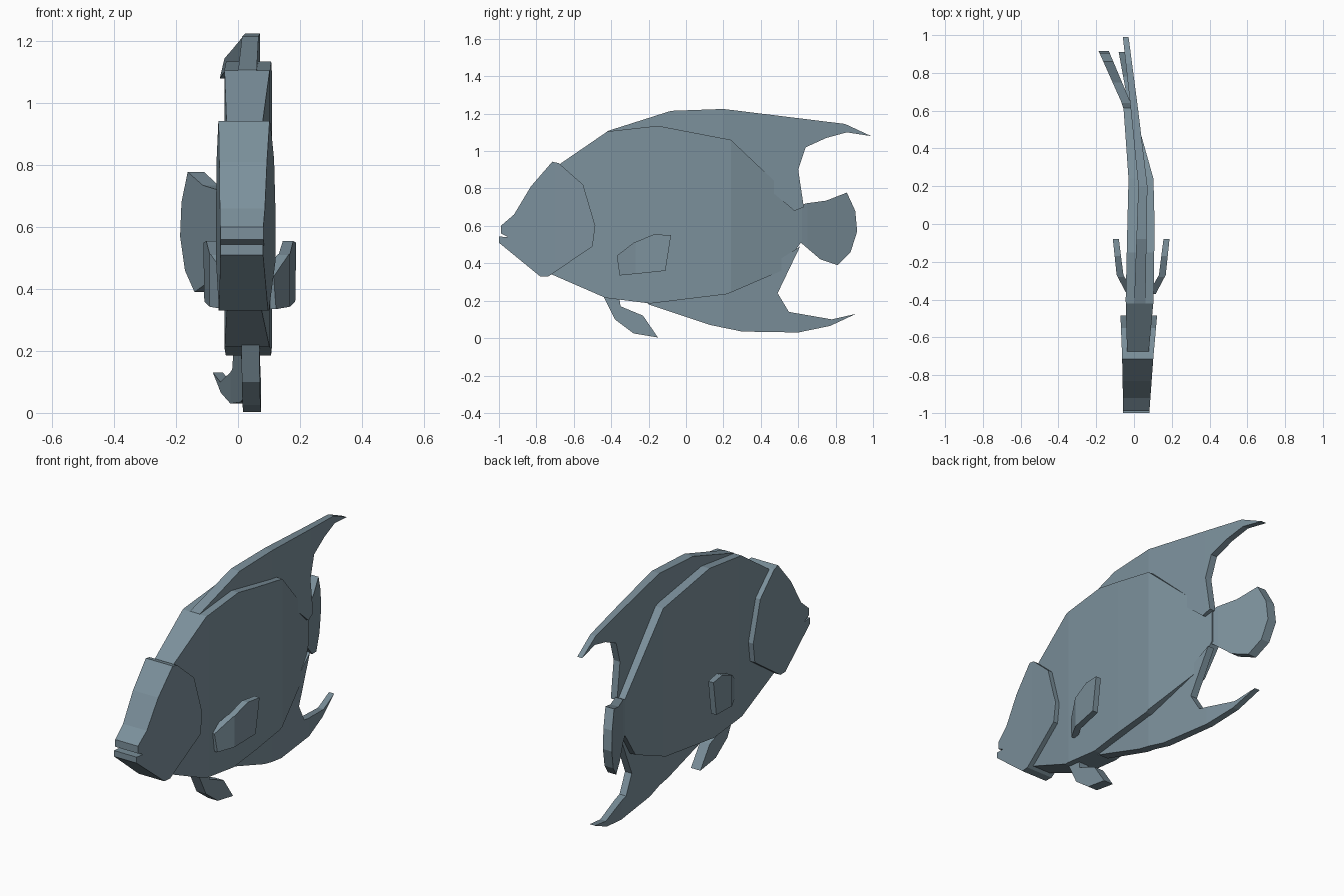
import bpy
import bmesh

if "Cube" in bpy.data.objects:
    bpy.data.objects.remove(bpy.data.objects["Cube"], do_unlink=True)

# Single flat colour
slate = bpy.data.materials.new("slate blue grey")
slate.use_nodes = True
colour = (0.2, 0.28, 0.33, 1)
slate.diffuse_color = colour
slate.node_tree.nodes["Principled BSDF"].inputs["Base Color"].default_value = colour


def lerp(keys, y):
    """Value at y along a list of (y, value) keys."""
    if y <= keys[0][0]:
        return keys[0][1]
    for (y0, v0), (y1, v1) in zip(keys, keys[1:]):
        if y <= y1:
            return v0 + (v1 - v0) * (y - y0) / (y1 - y0)
    return keys[-1][1]


def slab(name, outline, centre, half, rim=1.0, inset=0.0, mirror_x=None):
    """Side profile thickened along x, following a bent centre line."""
    bm = bmesh.new()
    bm.faces.new([bm.verts.new((0, y, z)) for y, z in outline])
    if inset:
        bmesh.ops.inset_region(bm, faces=bm.faces[:], thickness=inset,
                               use_boundary=True, use_even_offset=True)
    # Cut the sheet at every bend so its faces stay flat
    for y in sorted({k[0] for k in centre + half}):
        bmesh.ops.bisect_plane(bm, geom=bm.verts[:] + bm.edges[:] + bm.faces[:],
                               plane_co=(0, y, 0), plane_no=(0, 1, 0), dist=0.0005)
    bm.verts.index_update()
    count = len(bm.verts)
    verts = []
    for side in (1, -1):
        for v in bm.verts:
            t = lerp(half, v.co.y) * (rim if v.is_boundary else 1)
            x = lerp(centre, v.co.y) + side * t
            verts.append((x if mirror_x is None else 2 * mirror_x - x, v.co.y, v.co.z))
    faces = []
    for f in bm.faces:
        ids = [v.index for v in f.verts]
        faces += [ids, [i + count for i in reversed(ids)]]
    for e in bm.edges:
        if e.is_boundary:
            a, b = (v.index for v in e.verts)
            faces.append([a, b, b + count, a + count])
    bm.free()

    mesh = bpy.data.meshes.new(name)
    mesh.from_pydata(verts, [], faces)
    bm = bmesh.new()
    bm.from_mesh(mesh)
    bmesh.ops.recalc_face_normals(bm, faces=bm.faces[:])
    bm.to_mesh(mesh)
    bm.free()
    mesh.materials.append(slate)
    obj = bpy.data.objects.new(name, mesh)
    bpy.context.collection.objects.link(obj)
    return obj


# Body, gently curved towards the tail
slab("body",
     [(-.74, .35), (-.43, .215), (-.19, .185), (.22, .235), (.51, .36), (.62, .52),
      (.62, .7), (.24, 1.06), (-.15, 1.135), (-.42, 1.105), (-.69, .92)],
     [(-.7, .02), (-.4, .03), (0, .037), (.24, .037), (.62, -.03)],
     [(-.7, .056), (-.4, .074), (0, .072), (.24, .066), (.62, .026)],
     rim=.8, inset=.013)

# Head plate with a notched mouth, standing proud of the body
slab("head",
     [(-1, .51), (-.78, .33), (-.735, .33), (-.5, .49), (-.485, .6), (-.55, .82),
      (-.68, .935), (-.715, .943), (-.83, .81), (-.92, .66), (-.99, .6),
      (-.99, .56), (-.95, .54), (-1, .543)],
     [(-1, .012), (-.7, .02), (-.5, .025)],
     [(-1, .069), (-.7, .083), (-.5, .096)],
     rim=.86, inset=.012)

# Unpaired fins
slab("dorsal_fin",
     [(-.44, 1.07), (-.42, 1.107), (-.08, 1.215), (.2, 1.225), (.85, 1.145),
      (.99, 1.08), (.86, 1.1), (.75, 1.07), (.64, 1.02), (.6, .9), (.63, .7),
      (.58, .68), (.2, 1.0), (-.15, 1.08)],
     [(-.44, .03), (.2, .047), (.6, .003), (1, -.045)],
     [(-.44, .03), (.2, .024), (1, .015)])
slab("anal_fin",
     [(-.22, .2), (-.2, .18), (.13, .07), (.3, .035), (.6, .03), (.77, .065),
      (.91, .13), (.78, .1), (.55, .14), (.49, .24), (.61, .49), (.5, .42), (.2, .28)],
     [(-.2, .04), (.2, .045), (.6, -.005), (.91, -.065)],
     [(-.2, .03), (.2, .024), (.91, .016)])
slab("tail_fin",
     [(.58, .69), (.64, .72), (.75, .735), (.86, .778), (.905, .68), (.915, .57),
      (.88, .46), (.81, .39), (.72, .42), (.62, .505), (.58, .53)],
     [(.58, -.02), (.65, -.045), (.915, -.16)],
     [(.58, .025), (.65, .024), (.915, .027)])
slab("pelvic_fin",
     [(-.45, .24), (-.38, .1), (-.28, .025), (-.15, .003), (-.23, .12),
      (-.35, .17), (-.36, .24)],
     [(-.45, .04), (-.15, .046)], [(-.45, .029), (-.15, .029)])

# Paired fins, flared away from the body
for name, mirror in (("left_pectoral_fin", None), ("right_pectoral_fin", .038)):
    slab(name,
         [(-.37, .44), (-.355, .335), (-.27, .343), (-.11, .36), (-.08, .55),
          (-.17, .555), (-.28, .51)],
         [(-.37, .095), (-.27, .15), (-.08, .172)],
         [(-.37, .02), (-.27, .018), (-.08, .016)], mirror_x=mirror)
